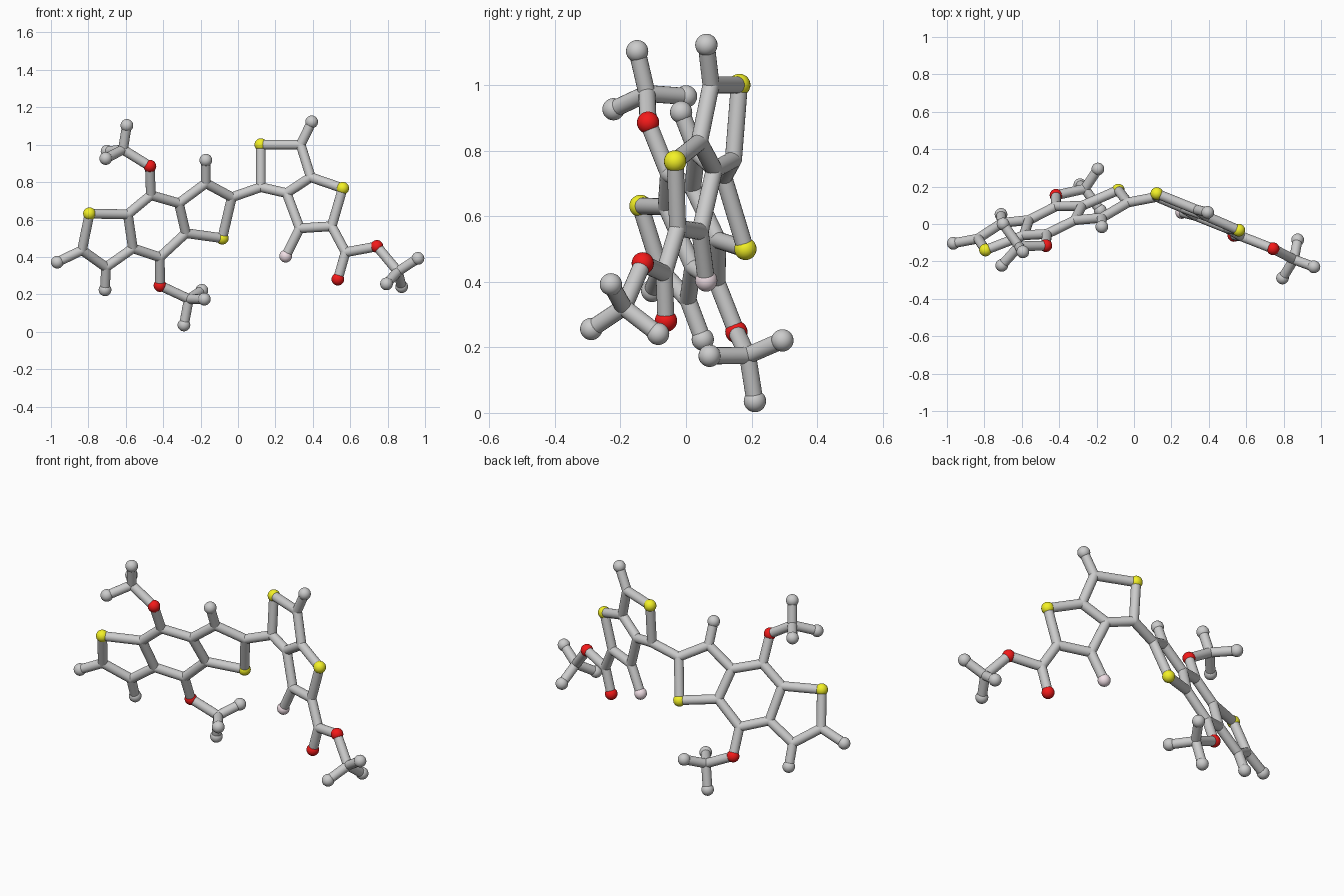
import bpy, bmesh
from mathutils import Vector, Matrix

if "Cube" in bpy.data.objects:
    bpy.data.objects.remove(bpy.data.objects["Cube"])

BALL, ROD = 0.034, 0.026


def left(x, z):
    """Point on the plane of the left fused rings."""
    return Vector((x, 0.408 + 0.379 * x - 0.39 * z, z))


def right(x, z):
    """Point on the plane of the right fused rings."""
    return Vector((x, 0.133 - 0.405 * x + 0.079 * z, z))


# Left ring system (flat), with its two oxygens and three stubs
left_pts = {
    "S1": (-.794, .631), "a": (-.589, .628), "b": (-.562, .446), "c": (-.706, .345),
    "d": (-.834, .436), "e": (-.466, .730), "f": (-.316, .687), "g": (-.279, .527),
    "h": (-.418, .398), "i": (-.172, .794), "j": (-.033, .719), "S2": (-.084, .50),
    "O1": (-.471, .885), "O2": (-.417, .247), "t1": (-.966, .372),
    "t2": (-.711, .224), "t3": (-.172, .917),
}
# Right ring system (flat), with the ester group
right_pts = {
    "k": (.122, .773), "S3": (.122, 1.0), "l": (.335, 1.0), "m": (.389, .826),
    "n": (.260, .741), "S4": (.56, .767), "o": (.501, .564), "p": (.330, .553),
    "F1": (.255, .404), "q": (.575, .425), "O3": (.743, .456), "O4": (.534, .281),
    "t4": (.394, 1.122),
}
# Three-pronged end groups: hub, then three tips
prongs = {
    "O1": [(-.615, -.119, .974), (-.594, -.149, 1.103), (-.707, -.221, .926), (-.70, 0, .965)],
    "O2": [(-.263, .188, .175), (-.289, .210, .036), (-.193, .294, .221), (-.18, .072, .174)],
    "O3": [(.855, -.19, .322), (.962, -.229, .392), (.875, -.085, .241), (.794, -.289, .256)],
}
links = ("S1-a a-b b-c c-d d-S1 a-e e-f f-g g-h h-b f-i i-j j-S2 S2-g e-O1 h-O2 "
         "d-t1 c-t2 i-t3 j-k k-S3 S3-l l-m m-n n-k m-S4 S4-o o-p p-n p-F1 o-q q-O3 q-O4 l-t4")

atoms = {k: left(*v) for k, v in left_pts.items()}
atoms.update({k: right(*v) for k, v in right_pts.items()})
bonds = [tuple(s.split("-")) for s in links.split()]
for oxy, pts in prongs.items():
    hub = "hub" + oxy
    atoms[hub] = Vector(pts[0])
    bonds.append((oxy, hub))
    for n, p in enumerate(pts[1:]):
        tip = "t" + oxy + str(n)
        atoms[tip] = Vector(p)
        bonds.append((hub, tip))


def finish(name, bm, color=None):
    me = bpy.data.meshes.new(name)
    bm.to_mesh(me)
    bm.free()
    for p in me.polygons:
        p.use_smooth = True
    ob = bpy.data.objects.new(name, me)
    bpy.context.collection.objects.link(ob)
    if color:
        mat = bpy.data.materials.new(name + "_paint")
        mat.diffuse_color = color
        mat.use_nodes = True
        mat.node_tree.nodes["Principled BSDF"].inputs["Base Color"].default_value = mat.diffuse_color
        me.materials.append(mat)


def balls(name, keys, radius, color=None):
    bm = bmesh.new()
    for k in keys:
        bmesh.ops.create_uvsphere(bm, u_segments=24, v_segments=14, radius=radius,
                                  matrix=Matrix.Translation(atoms[k]))
    finish(name, bm, color)


# Coloured balls, grey end balls, and small rounded joints
balls("yellow_balls", [k for k in atoms if k[0] == "S"], BALL, (0.9, 0.88, 0.02, 1))
balls("red_balls", [k for k in atoms if k[0] == "O"], BALL, (0.9, 0.01, 0.01, 1))
balls("pink_ball", ["F1"], BALL, (0.88, 0.74, 0.79, 1))
balls("end_balls", [k for k in atoms if k[0] == "t"], BALL)
balls("joints", [k for k in atoms if k[0] not in "SOFt"], ROD)

# Connecting rods
bm = bmesh.new()
for s, e in bonds:
    p, q = atoms[s], atoms[e]
    d = q - p
    m = Matrix.Translation((p + q) / 2) @ d.to_track_quat("Z", "Y").to_matrix().to_4x4()
    bmesh.ops.create_cone(bm, cap_ends=False, segments=20, radius1=ROD, radius2=ROD,
                          depth=d.length, matrix=m)
finish("rods", bm)
